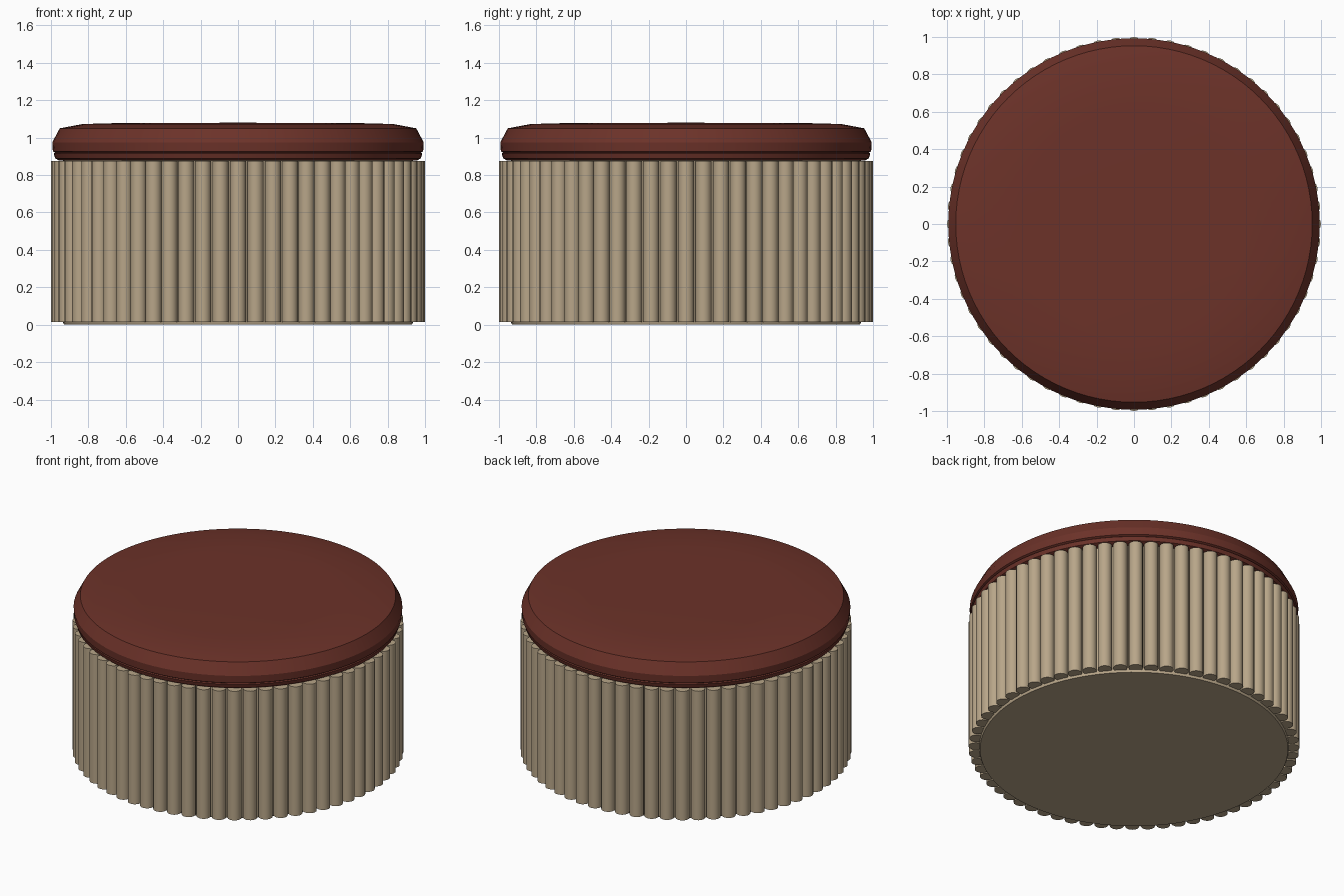
import bpy, bmesh, math
from mathutils import Matrix

cube = bpy.data.objects.get("Cube")
if cube:
    bpy.data.objects.remove(cube, do_unlink=True)


def material(name, color):
    mat = bpy.data.materials.new(name)
    mat.diffuse_color = color
    mat.use_nodes = True
    mat.node_tree.nodes["Principled BSDF"].inputs["Base Color"].default_value = color
    return mat


def make_object(name, bm, mat):
    bmesh.ops.recalc_face_normals(bm, faces=bm.faces)
    mesh = bpy.data.meshes.new(name)
    bm.to_mesh(mesh)
    bm.free()
    mesh.materials.append(mat)
    obj = bpy.data.objects.new(name, mesh)
    bpy.context.collection.objects.link(obj)
    bpy.ops.object.select_all(action='DESELECT')
    obj.select_set(True)
    bpy.context.view_layer.objects.active = obj
    bpy.ops.object.shade_smooth_by_angle(angle=math.radians(30))
    return obj


def lathe(name, profile, mat, sides=96):
    """Spin a closed (radius, height) outline around the z axis."""
    bm = bmesh.new()
    verts = [bm.verts.new((r, 0, z)) for r, z in profile]
    edges = [bm.edges.new(pair) for pair in zip(verts, verts[1:])]
    bmesh.ops.spin(bm, geom=verts + edges, axis=(0, 0, 1), cent=(0, 0, 0),
                   angle=math.tau, steps=sides, use_merge=True)
    bmesh.ops.remove_doubles(bm, verts=bm.verts, dist=0.0001)
    return make_object(name, bm, mat)


red = material("dark red leather", (0.15, 0.032, 0.022, 1))
tan = material("tan wood", (0.48, 0.38, 0.25, 1))

# Solid drum behind the slats
lathe("drum_body", [(0, 0), (0.93, 0), (0.935, 0.012), (0.935, 0.89), (0, 0.89)], tan)

# Ring of round upright slats
SLATS, RADIUS, BOTTOM, TOP = 64, 0.043, 0.015, 0.875
bm = bmesh.new()
for i in range(SLATS):
    place = (Matrix.Rotation(math.tau * i / SLATS, 4, 'Z')
             @ Matrix.Translation((1 - RADIUS, 0, (BOTTOM + TOP) / 2)))
    bmesh.ops.create_cone(bm, cap_ends=True, segments=16, radius1=RADIUS,
                          radius2=RADIUS, depth=TOP - BOTTOM, matrix=place)
make_object("round_slats", bm, tan)

# Cushioned lid with a piping groove and a gently domed top
lathe("cushion_lid", [
    (0, 0.877), (0.955, 0.877), (0.978, 0.89), (0.985, 0.915),
    (0.978, 0.92), (0.99, 0.927), (0.993, 0.975), (0.953, 1.05),
    (0.83, 1.073), (0.61, 1.079), (0, 1.08)], red)
